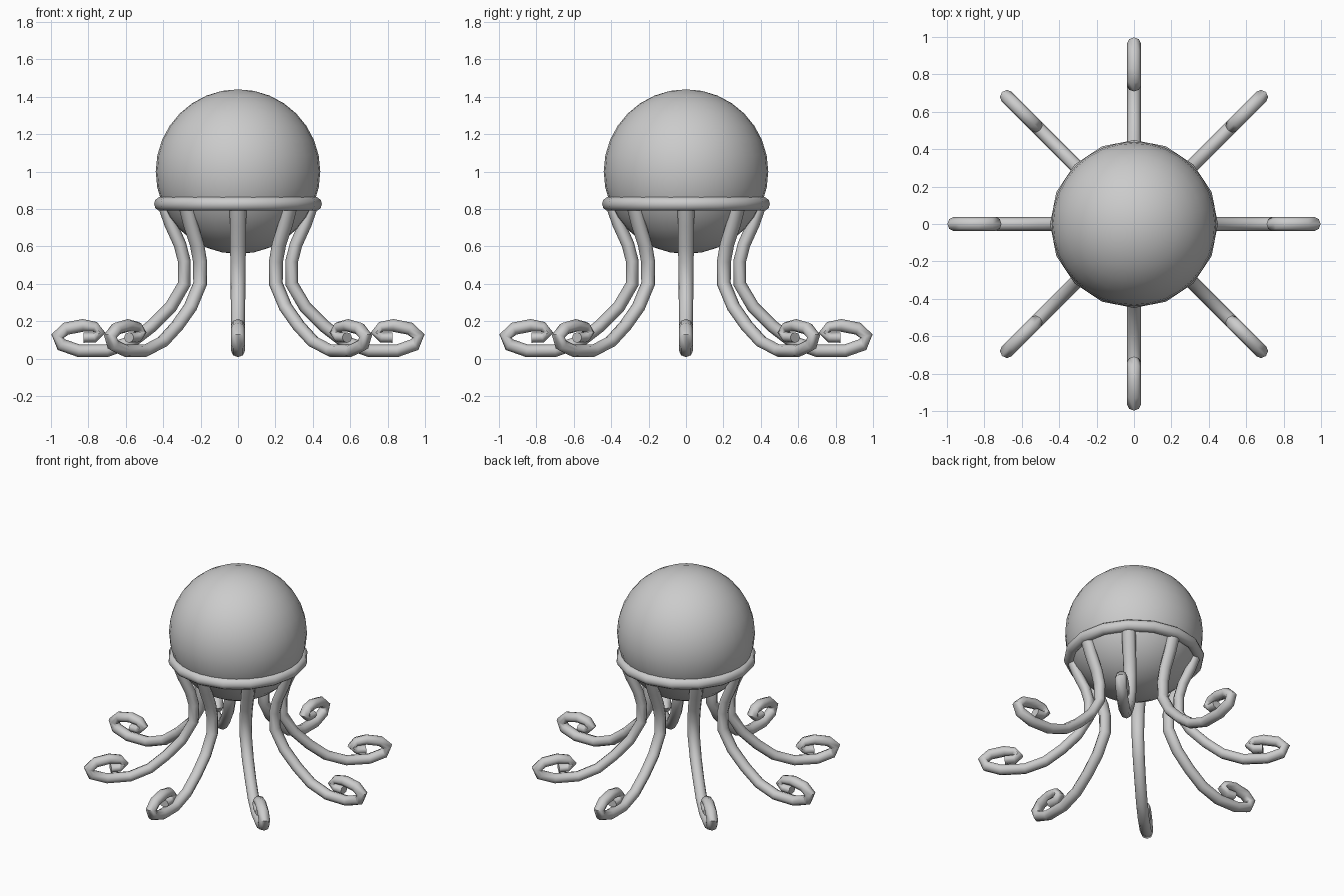
import bpy, bmesh, math
from mathutils import Vector

if "Cube" in bpy.data.objects:
    bpy.data.objects.remove(bpy.data.objects["Cube"])

def smooth(obj):
    for p in obj.data.polygons:
        p.use_smooth = True

# round body
bpy.ops.mesh.primitive_uv_sphere_add(segments=32, ring_count=16, radius=0.44, location=(0, 0, 1.0))
body = bpy.context.object
body.name = "body"
smooth(body)

# collar ring around the lower body
bpy.ops.mesh.primitive_torus_add(major_segments=16, minor_segments=10, major_radius=0.411,
                                 minor_radius=0.038, location=(0, 0, 0.827))
collar = bpy.context.object
collar.name = "collar_ring"
smooth(collar)

# tentacle centre line as (distance from axis, height), ending in a curl
PATH = [(0.395, 0.82), (0.36, 0.72), (0.31, 0.61), (0.287, 0.52), (0.287, 0.40),
        (0.36, 0.275), (0.46, 0.175), (0.57, 0.09), (0.70, 0.043), (0.85, 0.042),
        (0.945, 0.075), (0.965, 0.12), (0.92, 0.16), (0.83, 0.178), (0.765, 0.17),
        (0.737, 0.14), (0.768, 0.113), (0.825, 0.113)]
SIDES = 8

def make_tentacle(index):
    angle = index * math.pi / 4
    out = Vector((math.cos(angle), math.sin(angle), 0))
    side = Vector((-math.sin(angle), math.cos(angle), 0))
    up = Vector((0, 0, 1))
    pts = [Vector(p) for p in PATH]
    bm = bmesh.new()
    rings = []
    for i, p in enumerate(pts):
        t = (pts[min(i + 1, len(pts) - 1)] - pts[max(i - 1, 0)]).normalized()
        n = out * -t.y + up * t.x
        thick = 0.034 if i < len(pts) - 4 else 0.028
        wide = 0.045 - 0.008 * min(i / 6, 1)
        c = out * p.x + up * p.y
        rings.append([bm.verts.new(c + n * thick * math.cos(a) + side * wide * math.sin(a))
                      for a in (2 * math.pi * k / SIDES for k in range(SIDES))])
    for a, b in zip(rings, rings[1:]):
        for k in range(SIDES):
            j = (k + 1) % SIDES
            bm.faces.new((a[k], a[j], b[j], b[k]))
    bm.faces.new(rings[0])
    bm.faces.new(rings[-1])
    bmesh.ops.recalc_face_normals(bm, faces=bm.faces)
    mesh = bpy.data.meshes.new("tentacle")
    bm.to_mesh(mesh)
    bm.free()
    obj = bpy.data.objects.new(f"tentacle_{index + 1}", mesh)
    bpy.context.collection.objects.link(obj)
    bpy.ops.object.select_all(action='DESELECT')
    obj.select_set(True)
    bpy.context.view_layer.objects.active = obj
    bpy.ops.object.shade_smooth_by_angle(angle=math.radians(60))

for i in range(8):
    make_tentacle(i)
